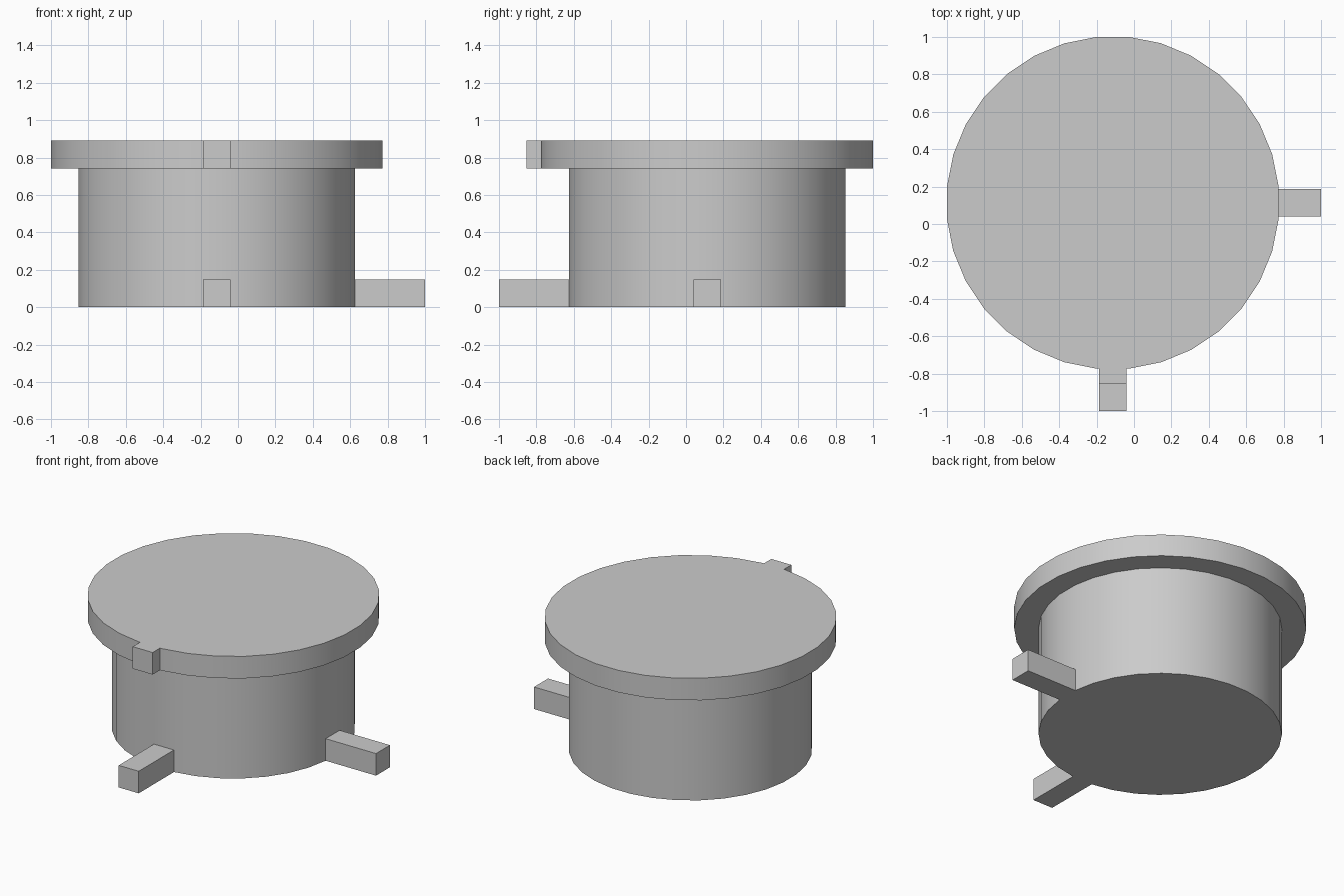
import bpy
from math import pi, cos, radians

if "Cube" in bpy.data.objects:
    bpy.data.objects.remove(bpy.data.objects["Cube"], do_unlink=True)

U = 0.1485            # basic module: bar thickness and lid thickness
SIDES = 32
CX, CY = -0.1134, 0.1134
FLAT = cos(pi / SIDES)  # flat-side radius over corner radius

grey = bpy.data.materials.new("plain grey")
grey.use_nodes = True
colour = (0.6, 0.6, 0.6, 1)
grey.diffuse_color = colour
grey.node_tree.nodes["Principled BSDF"].inputs["Base Color"].default_value = colour


def disc(name, radius, z0, z1):
    """Upright drum with a flat side facing each axis."""
    bpy.ops.mesh.primitive_cylinder_add(
        vertices=SIDES, radius=radius, depth=z1 - z0,
        location=(CX, CY, (z0 + z1) / 2), rotation=(0, 0, pi / SIDES))
    ob = bpy.context.object
    ob.name = name
    ob.data.materials.append(grey)
    bpy.ops.object.shade_smooth_by_angle(angle=radians(30))


def bar(name, direction, start, end, z0):
    """Square bar running outward from the centre axis."""
    dx, dy = direction
    mid, length = (start + end) / 2, end - start
    bpy.ops.mesh.primitive_cube_add(
        size=1, location=(CX + dx * mid, CY + dy * mid, z0 + U / 2))
    ob = bpy.context.object
    ob.name = name
    ob.scale = (length if dx else U, length if dy else U, U)
    bpy.ops.object.transform_apply(location=False, rotation=False, scale=True)
    ob.data.materials.append(grey)


# Drum and lid
disc("body", 5 * U, 0, 5 * U)
disc("lid", 6 * U, 5 * U, 6 * U)

# Two bars at the foot and a small tab on the lid
bar("front_bar", (0, -1), 4.95 * U, 7.5 * U, 0)
bar("left_bar", (1, 0), 4.95 * U, 7.5 * U, 0)
bar("lid_tab", (0, -1), 6 * U * FLAT, 6.5 * U, 5 * U)
